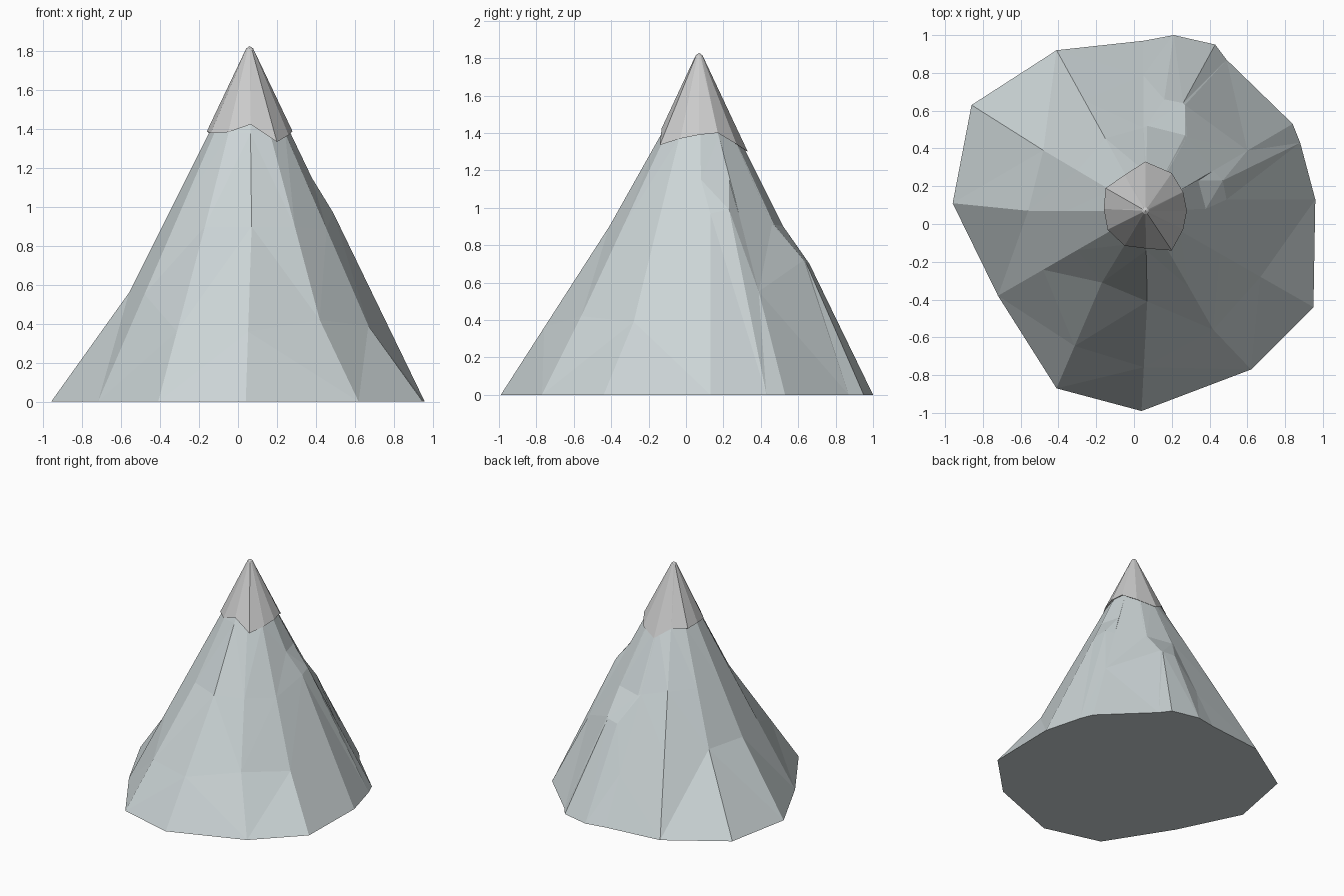
import bpy, bmesh, math
from mathutils import Vector

if "Cube" in bpy.data.objects:
    bpy.data.objects.remove(bpy.data.objects["Cube"])

AX, AY = 0.06, 0.07   # summit axis


def make(name, rings, tip, colour, base=True):
    """Loft closed rings bottom to top and finish in a tip."""
    bm = bmesh.new()
    loops = [[bm.verts.new(p) for p in r] for r in rings]
    n = len(loops[0])
    if base:
        bm.faces.new(loops[0][::-1])
    for a, b in zip(loops, loops[1:]):
        for i in range(n):
            j = (i + 1) % n
            bm.faces.new((a[i], a[j], b[j], b[i]))
    t = bm.verts.new(tip)
    for i in range(n):
        bm.faces.new((loops[-1][i], loops[-1][(i + 1) % n], t))
    bmesh.ops.triangulate(bm, faces=[f for f in bm.faces if len(f.verts) == 4])
    bmesh.ops.recalc_face_normals(bm, faces=bm.faces)
    me = bpy.data.meshes.new(name)
    bm.to_mesh(me)
    bm.free()
    mat = bpy.data.materials.new(name + "_material")
    mat.diffuse_color = colour
    mat.use_nodes = True
    mat.node_tree.nodes["Principled BSDF"].inputs["Base Color"].default_value = mat.diffuse_color
    me.materials.append(mat)
    ob = bpy.data.objects.new(name, me)
    bpy.context.collection.objects.link(ob)
    return ob


# Slope spokes, counter-clockwise: base point, lower bend, upper bend
spokes = [
    ((0.96, 0.13), (0.49, 0.13, 0.97), (0.38, 0.08, 1.15)),
    ((0.88, 0.43), (0.47, 0.23, 0.99), (0.34, 0.23, 1.15)),
    ((0.84, 0.53), None, None),
    ((0.49, 0.87), (0.27, 0.63, 0.72), (0.28, 0.46, 0.91)),
    ((0.43, 0.95), (0.26, 0.64, 0.71), (0.27, 0.47, 0.91)),
    ((0.21, 1.00), (0.16, 0.66, 0.70), (0.07, 0.52, 0.90)),
    ((0.05, 0.97), None, (0.05, 0.51, 0.91)),
    ((-0.41, 0.92), None, None),
    ((-0.86, 0.63), (-0.48, 0.39, 0.56), None),
    ((-0.96, 0.11), (-0.56, 0.07, 0.56), None),
    ((-0.72, -0.38), None, None),
    ((-0.41, -0.87), None, (-0.17, -0.31, 0.90)),
    ((0.04, -0.99), None, (0.07, -0.41, 0.90)),
    ((0.62, -0.77), (0.42, -0.56, 0.42), None),
    ((0.95, -0.44), (0.67, -0.28, 0.39), None),
]
rings = [[], [], [], []]
for b, low, high in spokes:
    base = Vector((b[0], b[1], 0))
    ref = high or low or base
    ang = math.atan2(ref[1] - AY, ref[0] - AX)
    neck = Vector((AX + 0.21 * math.cos(ang), AY + 0.21 * math.sin(ang), 1.38))
    if low is None:
        low = base.lerp(Vector(high) if high else neck, 0.4)
    if high is None:
        high = Vector(low).lerp(neck, 0.5)
    for ring, p in zip(rings, (base, low, high, neck)):
        ring.append(p)
make("mountain_slopes", rings, (AX, AY, 1.77), (0.60, 0.66, 0.67, 1))

# Peak cap with a ragged lower rim
rim = [
    (0.28, 0.07, 1.39), (0.26, 0.17, 1.40), (0.20, 0.27, 1.34),
    (0.06, 0.33, 1.30), (-0.05, 0.26, 1.38), (-0.15, 0.19, 1.38),
    (-0.16, 0.08, 1.39), (-0.14, -0.03, 1.38), (-0.05, -0.115, 1.385),
    (0.065, -0.13, 1.425), (0.20, -0.14, 1.335), (0.26, -0.03, 1.37),
]
axis = Vector((AX, AY, 0))
inner, top = [], []
for p in rim:
    d = (Vector((p[0], p[1], 0)) - axis)
    inner.append(axis + d * 0.85 + Vector((0, 0, p[2] + 0.02)))
    top.append(axis + d.normalized() * 0.018 + Vector((0, 0, 1.815)))
make("peak_cap", [inner, rim, top], (AX, AY, 1.828), (0.60, 0.58, 0.58, 1), base=False)
